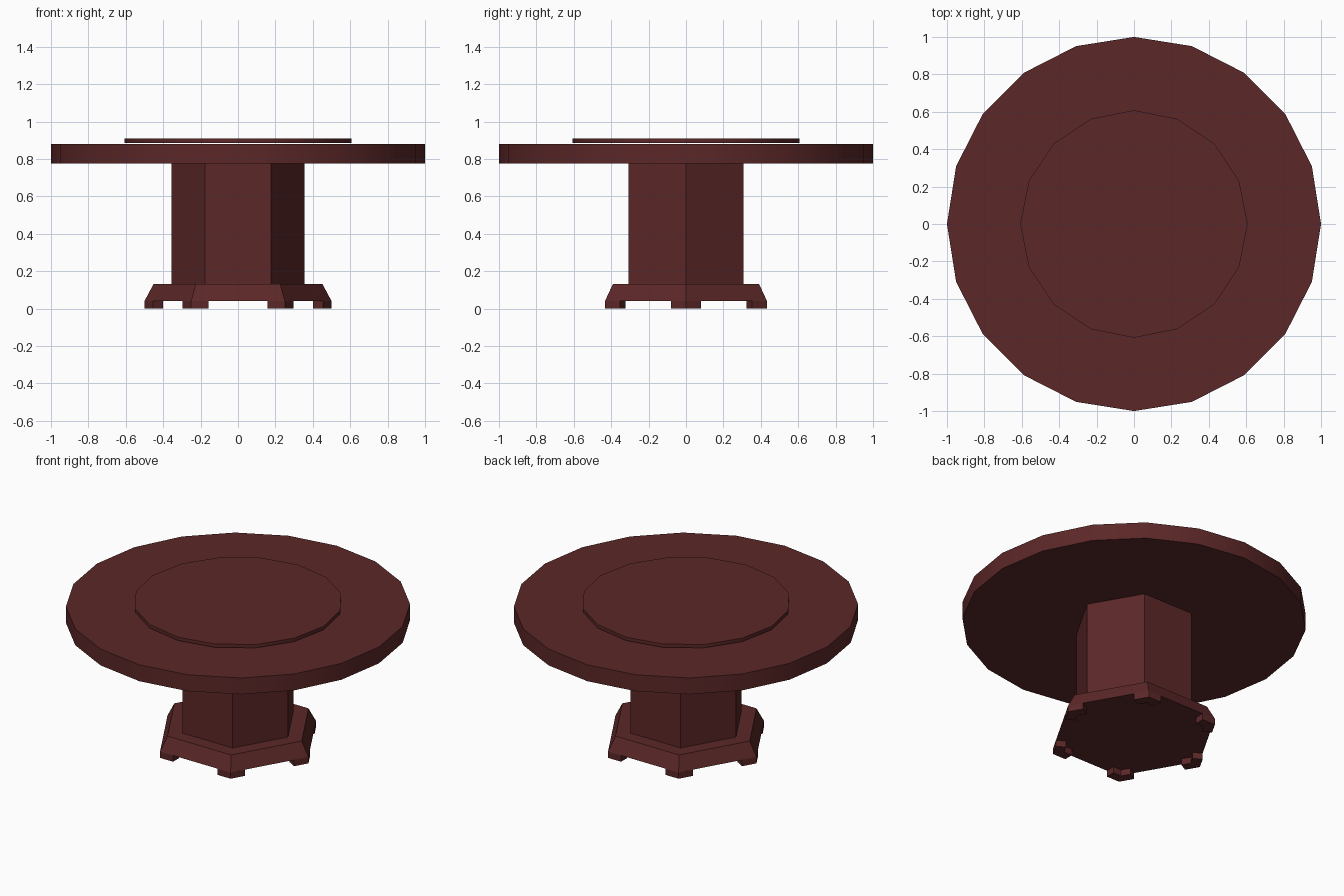
import bpy, bmesh, math
from mathutils import Matrix

if "Cube" in bpy.data.objects:
    bpy.data.objects.remove(bpy.data.objects["Cube"])

wood = bpy.data.materials.new("dark red wood")
wood.diffuse_color = (0.107, 0.0203, 0.0208, 1)
wood.use_nodes = True
wood.node_tree.nodes["Principled BSDF"].inputs["Base Color"].default_value = wood.diffuse_color


def finish(bm, name, smooth=False):
    bmesh.ops.recalc_face_normals(bm, faces=bm.faces)
    me = bpy.data.meshes.new(name)
    bm.to_mesh(me)
    bm.free()
    ob = bpy.data.objects.new(name, me)
    bpy.context.collection.objects.link(ob)
    me.materials.append(wood)
    if smooth:
        bpy.ops.object.select_all(action='DESELECT')
        ob.select_set(True)
        bpy.context.view_layer.objects.active = ob
        bpy.ops.object.shade_smooth_by_angle(angle=math.radians(30))
    return ob


def prism(name, sides, r_low, r_high, z0, z1, smooth=False):
    """Regular prism or frustum with a corner on +x."""
    bm = bmesh.new()
    rings = []
    for r, z in ((r_low, z0), (r_high, z1)):
        rings.append([bm.verts.new((r * math.cos(math.tau * i / sides),
                                    r * math.sin(math.tau * i / sides), z))
                      for i in range(sides)])
    low, high = rings
    bm.faces.new(low[::-1])
    bm.faces.new(high)
    for i in range(sides):
        j = (i + 1) % sides
        bm.faces.new((low[i], low[j], high[j], high[i]))
    return finish(bm, name, smooth)


# Table top and the thin turntable hovering just above it
prism("table_top", 20, 1.0, 1.0, 0.775, 0.88, True)
prism("turntable", 16, 0.608, 0.608, 0.886, 0.908, True)

# Hexagonal pedestal and flared plinth
prism("pedestal", 6, 0.355, 0.355, 0.13, 0.775)
prism("plinth", 6, 0.5, 0.452, 0.04, 0.13)

# Angled bracket foot under each plinth corner
profile = [(0.5, 0), (0.454, 0.08), (0.402, 0.05), (0.431, 0),
           (0.402, -0.05), (0.454, -0.08)]
for k in range(6):
    bm = bmesh.new()
    face = bm.faces.new([bm.verts.new((x, y, 0)) for x, y in profile])
    ext = bmesh.ops.extrude_face_region(bm, geom=[face], use_keep_orig=True)
    top = [v for v in ext["geom"] if isinstance(v, bmesh.types.BMVert)]
    bmesh.ops.translate(bm, verts=top, vec=(0, 0, 0.04))
    bmesh.ops.rotate(bm, verts=bm.verts, cent=(0, 0, 0),
                     matrix=Matrix.Rotation(k * math.tau / 6, 3, 'Z'))
    finish(bm, f"foot_{k + 1}")
